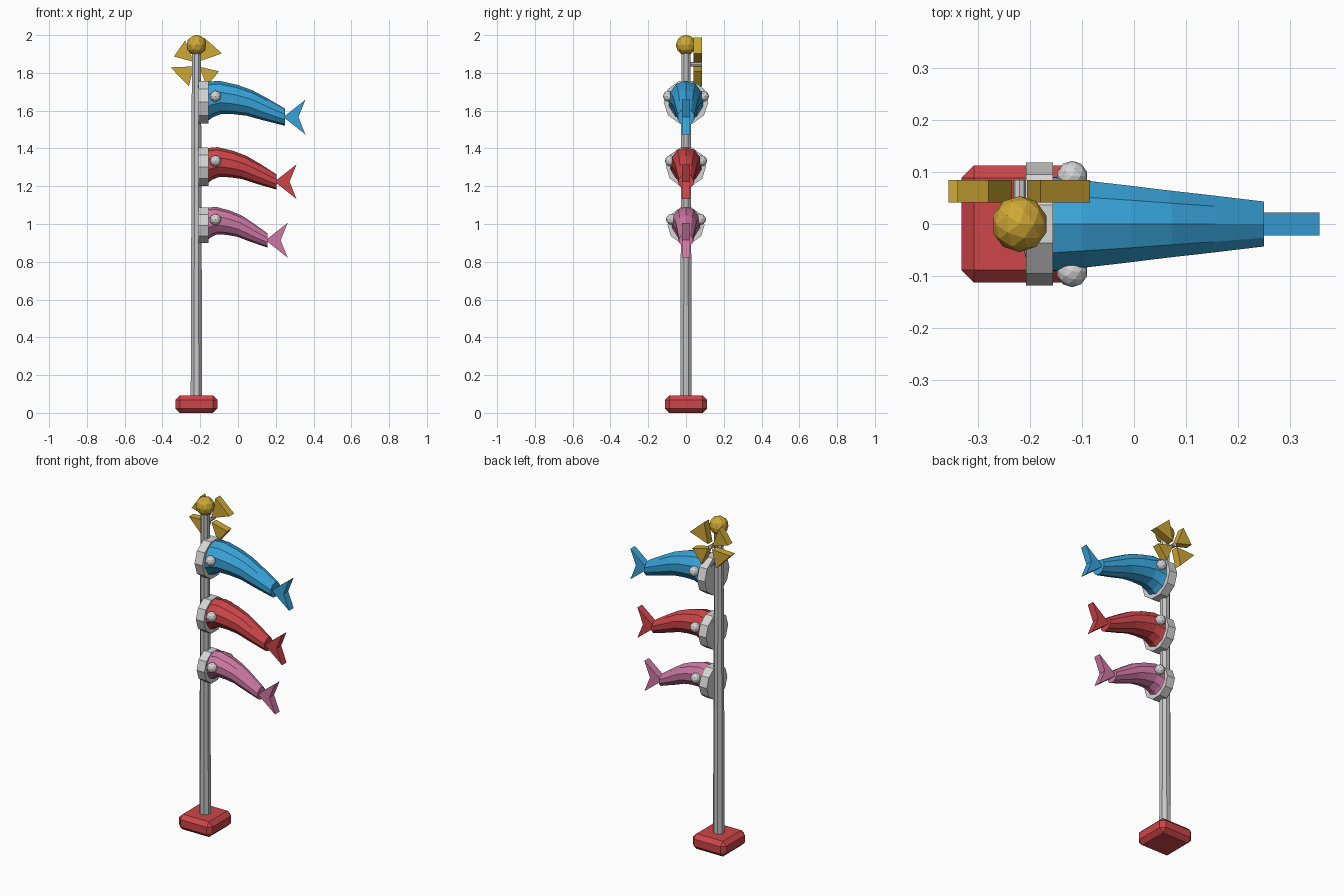
import bpy, bmesh, math
from mathutils import Vector, Matrix

cube = bpy.data.objects.get("Cube")
if cube:
    bpy.data.objects.remove(cube, do_unlink=True)

POLE_X = -0.22
SIDES = 10


def material(name, r, g, b):
    m = bpy.data.materials.new(name)
    m.use_nodes = True
    m.diffuse_color = (r, g, b, 1)
    m.node_tree.nodes["Principled BSDF"].inputs["Base Color"].default_value = (r, g, b, 1)
    return m


BLUE = material("sky blue", 0.04, 0.37, 0.70)
RED = material("red", 0.61, 0.06, 0.065)
PINK = material("pink", 0.62, 0.19, 0.37)
GOLD = material("gold", 0.62, 0.39, 0.035)
STEEL = material("steel grey", 0.56, 0.56, 0.56)
PALE = material("pale grey", 0.66, 0.66, 0.66)


def add(name, bm, mat):
    bmesh.ops.recalc_face_normals(bm, faces=bm.faces)
    mesh = bpy.data.meshes.new(name)
    bm.to_mesh(mesh)
    bm.free()
    mesh.materials.append(mat)
    obj = bpy.data.objects.new(name, mesh)
    bpy.context.collection.objects.link(obj)
    return obj


def ball(name, centre, radius, mat):
    bm = bmesh.new()
    bmesh.ops.create_icosphere(bm, subdivisions=2, radius=radius,
                               matrix=Matrix.Translation(centre))
    return add(name, bm, mat)


def rod(name, centre, r1, r2, length, sides, rotation, mat):
    bm = bmesh.new()
    bmesh.ops.create_cone(bm, cap_ends=True, segments=sides, radius1=r1, radius2=r2,
                          depth=length, matrix=Matrix.Translation(centre) @ rotation)
    return add(name, bm, mat)


def slab(name, outline, y0, y1, mat):
    """Extrude an xz outline along y."""
    bm = bmesh.new()
    face = bm.faces.new([bm.verts.new((x, y0, z)) for x, z in outline])
    out = bmesh.ops.extrude_face_region(bm, geom=[face])
    moved = [v for v in out["geom"] if isinstance(v, bmesh.types.BMVert)]
    bmesh.ops.translate(bm, verts=moved, vec=(0, y1 - y0, 0))
    return add(name, bm, mat)


# Chamfered base
bm = bmesh.new()
bmesh.ops.create_cube(bm, size=1, matrix=Matrix.Translation((POLE_X, 0, 0.046))
                      @ Matrix.Diagonal((0.224, 0.224, 0.092, 1)))
bmesh.ops.bevel(bm, geom=bm.edges[:], offset=0.024, segments=1, affect='EDGES')
add("base", bm, RED)

# Pole and finial
turn = Matrix.Rotation(math.pi / 8, 4, 'Z')
rod("pole", (POLE_X, 0, 1.0), 0.033, 0.026, 1.86, 8, turn, STEEL)
ball("finial", (POLE_X, 0, 1.947), 0.054, GOLD)

# Pinwheel: hub and four wedge blades
HUB_Z = 1.845
rod("pinwheel_hub", (POLE_X, 0.05, HUB_Z), 0.012, 0.012, 0.07, 8,
    Matrix.Rotation(math.pi / 2, 4, 'X'), PALE)
blades = {
    "upper_left": ((0.135, 0.058), (0.04, 0.142)),
    "upper_right": ((-0.119, 0.042), (-0.06, 0.127)),
    "lower_right": ((-0.137, -0.016), (-0.04, -0.116)),
    "lower_left": ((0.119, -0.037), (0.055, -0.116)),
}
for side, (a, b) in blades.items():
    tip = (Vector(a) + Vector(b)) * 0.08
    points = [(POLE_X + p[0], HUB_Z + p[1]) for p in (tip, a, b)]
    slab("pinwheel_blade_" + side, points, 0.041, 0.085, GOLD)

# Body path: fraction of length, rise, relative radius, lean of the section
SECTIONS = [(0, -0.004, 1.0, 0.25), (0.1, 0.015, 0.95, 0.16), (0.22, 0.025, 0.89, 0.05),
            (0.4, 0.014, 0.79, -0.12), (0.57, -0.004, 0.69, -0.2),
            (0.76, -0.038, 0.59, -0.2), (1, -0.08, 0.46, 0)]


def streamer(colour, z, ring_radius, end_x, mat):
    # Mouth ring
    rod(colour + "_mouth_ring", (-0.182, 0, z), ring_radius, ring_radius, 0.052, SIDES,
        Matrix.Rotation(math.pi / 2, 4, 'Y') @ Matrix.Rotation(math.pi, 4, 'Z'), PALE)

    # Tapering curved body
    radius = ring_radius * 0.835
    start = -0.19
    bm = bmesh.new()
    rings = []
    for t, rise, scale, lean in SECTIONS:
        ring = []
        for i in range(SIDES):
            a = math.tau * i / SIDES
            up = radius * scale * math.cos(a)
            ring.append(bm.verts.new((start + t * (end_x - start) - lean * up,
                                      radius * scale * math.sin(a), z + rise + up)))
        rings.append(ring)
    for r, s in zip(rings, rings[1:]):
        for i in range(SIDES):
            j = (i + 1) % SIDES
            bm.faces.new((r[i], r[j], s[j], s[i]))
    bm.faces.new(rings[0])
    bm.faces.new(rings[-1])
    add(colour + "_body", bm, mat)

    # Forked tail
    tail_z = z - 0.079
    slab(colour + "_tail", [(end_x - 0.01, tail_z), (end_x + 0.107, tail_z - 0.092),
                            (end_x + 0.07, tail_z), (end_x + 0.107, tail_z + 0.092)],
         -0.022, 0.022, mat)

    # Eyes
    for side, sign in (("left", 1), ("right", -1)):
        ball(colour + "_eye_" + side, (-0.119, sign * ring_radius * 0.775, z + 0.031),
             0.03, PALE)


streamer("blue", 1.645, 0.118, 0.25, BLUE)
streamer("red", 1.303, 0.106, 0.203, RED)
streamer("pink", 0.993, 0.098, 0.156, PINK)
